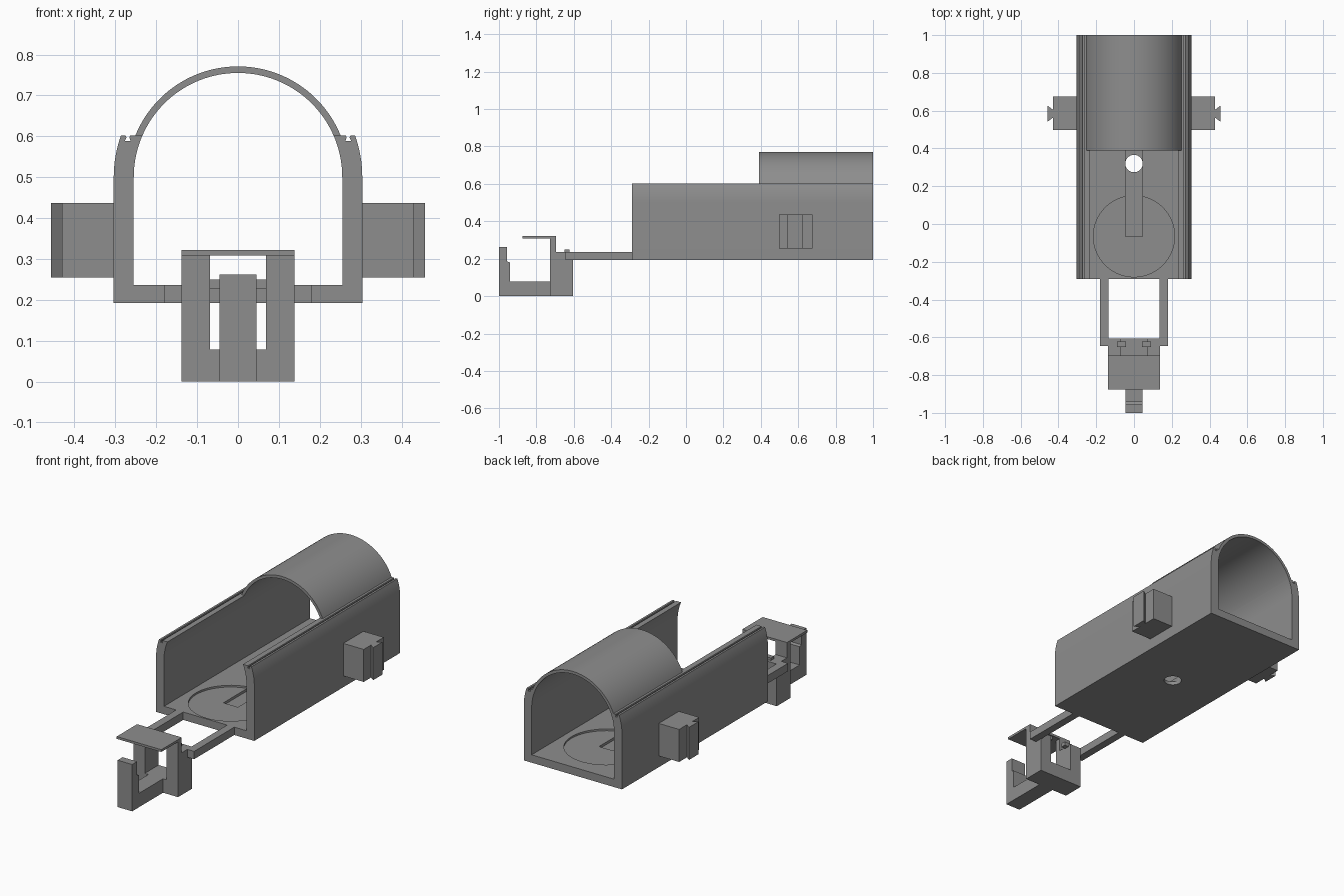
import bpy, bmesh, math
from mathutils import Vector

if "Cube" in bpy.data.objects:
    bpy.data.objects.remove(bpy.data.objects["Cube"])

grey = bpy.data.materials.new("grey plastic")
grey.diffuse_color = (0.27, 0.27, 0.27, 1)
grey.use_nodes = True
grey.node_tree.nodes["Principled BSDF"].inputs["Base Color"].default_value = grey.diffuse_color


def extrude(name, outline, to_3d, direction):
    """Fill an outline and extrude it along a direction."""
    bm = bmesh.new()
    face = bm.faces.new([bm.verts.new(to_3d(a, b)) for a, b in outline])
    ext = bmesh.ops.extrude_face_region(bm, geom=[face])
    moved = [v for v in ext["geom"] if isinstance(v, bmesh.types.BMVert)]
    bmesh.ops.translate(bm, verts=moved, vec=Vector(direction))
    bmesh.ops.recalc_face_normals(bm, faces=bm.faces)
    mesh = bpy.data.meshes.new(name)
    bm.to_mesh(mesh)
    bm.free()
    mesh.materials.append(grey)
    obj = bpy.data.objects.new(name, mesh)
    bpy.context.collection.objects.link(obj)
    return obj


def along_y(name, outline, y0, y1):
    return extrude(name, outline, lambda x, z: (x, y0, z), (0, y1 - y0, 0))


def along_z(name, outline, z0, z1):
    return extrude(name, outline, lambda x, y: (x, y, z0), (0, 0, z1 - z0))


def box(name, x, y, z):
    return along_z(name, [(x[0], y[0]), (x[1], y[0]), (x[1], y[1]), (x[0], y[1])], *z)


def arc(r, cx, cy, a0, a1, n):
    return [(cx + r * math.cos(a0 + (a1 - a0) * i / n),
             cy + r * math.sin(a0 + (a1 - a0) * i / n)) for i in range(n + 1)]


def disc(name, r, y, z):
    return along_z(name, arc(r, 0, y, 0, 2 * math.pi, 64)[:-1], *z)


def cut(target, cutter):
    cutter.hide_render = True
    cutter.hide_viewport = True
    mod = target.modifiers.new(cutter.name, 'BOOLEAN')
    mod.operation = 'DIFFERENCE'
    mod.solver = 'EXACT'
    mod.object = cutter


def smooth(obj):
    bpy.ops.object.select_all(action='DESELECT')
    obj.select_set(True)
    bpy.context.view_layer.objects.active = obj
    bpy.ops.object.shade_smooth_by_angle(angle=math.radians(25))


# Trough body: U section with curved rims and a dovetail groove in each rim
R_OUT, R_ROOF, R_IN, ZC, RIM = 0.304, 0.271, 0.255, 0.5, 0.602
rise = RIM - ZC
right = [(R_OUT, 0.192)]
right += arc(R_OUT, 0, ZC, 0, math.asin(rise / R_OUT), 8)
right += [(0.275, RIM), (0.273, 0.597), (0.277, 0.588), (0.262, 0.588),
          (0.266, 0.597), (0.264, RIM)]
right += arc(R_IN, 0, ZC, math.asin(rise / R_IN), 0, 8)
right += [(R_IN, 0.236)]
body = along_y("trough_body", right + [(-x, z) for x, z in reversed(right)], -0.29, 1.0)

# Two round floor recesses joined by a deeper slot with a hole in its middle
cut(body, disc("front_recess_cutter", 0.215, -0.065, (0.226, 0.3)))
cut(body, disc("rear_recess_cutter", 0.215, 0.705, (0.226, 0.3)))
cut(body, box("slot_cutter", (-0.045, 0.045), (-0.065, 0.705), (0.212, 0.31)))
cut(body, disc("hole_cutter", 0.046, 0.32, (0.1, 0.32)))
smooth(body)

# Arched roof over the rear half
a_out, a_in = math.asin(rise / R_ROOF), math.asin(rise / R_IN)
roof = along_y("arched_roof", arc(R_ROOF, 0, ZC, a_out, math.pi - a_out, 48)
               + arc(R_IN, 0, ZC, math.pi - a_in, a_in, 48), 0.39, 1.0)
smooth(roof)

# Mirrored parts
for side, s in (("left", -1), ("right", 1)):
    # Side lug with a dovetail key
    lug = [(0.30, 0.497), (0.43, 0.497), (0.43, 0.562), (0.457, 0.542),
           (0.457, 0.626), (0.43, 0.606), (0.43, 0.675), (0.30, 0.675)]
    along_z(side + "_lug", [(s * x, y) for x, y in lug], 0.255, 0.437)

    def pair(name, x0, x1, y, z):
        box(side + "_" + name, sorted((s * x0, s * x1)), y, z)

    # Arm joining the trough to the coupling, and its little clip
    pair("arm", 0.136, 0.18, (-0.645, -0.285), (0.192, 0.236))
    pair("clip", 0.042, 0.09, (-0.65, -0.622), (0.228, 0.25))
    # Coupling post: low thick part and tall thin part
    pair("post", 0.068, 0.138, (-0.727, -0.605), (0.0, 0.236))
    pair("tall_post", 0.068, 0.138, (-0.727, -0.695), (0.236, 0.31))

# Coupling base, top plate and front hook
box("coupling_base", (-0.068, 0.068), (-0.727, -0.605), (0.0, 0.078))
box("top_plate", (-0.138, 0.138), (-0.875, -0.695), (0.309, 0.322))
hook = [(-1.0, 0.0), (-0.725, 0.0), (-0.725, 0.078), (-0.94, 0.078),
        (-0.94, 0.18), (-0.956, 0.185), (-0.956, 0.262), (-1.0, 0.262)]
extrude("front_hook", hook, lambda y, z: (-0.045, y, z), (0.09, 0, 0))
